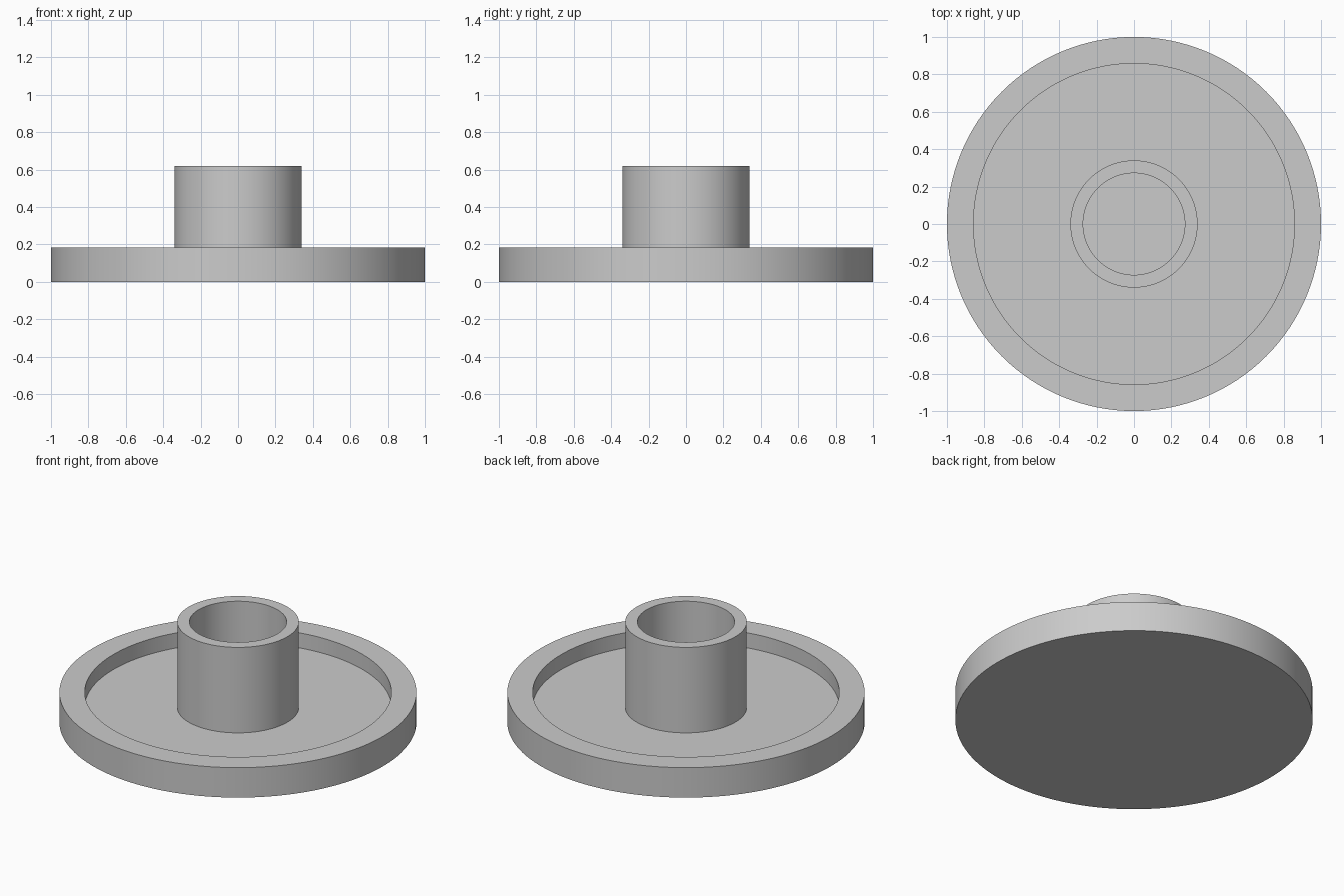
import bpy
import bmesh
import math

SEGMENTS = 128

# Remove the default cube
cube = bpy.data.objects.get("Cube")
if cube:
    bpy.data.objects.remove(cube, do_unlink=True)

# Single grey material
grey = bpy.data.materials.new("plain_grey")
grey.use_nodes = True
colour = (0.6, 0.6, 0.6, 1.0)
grey.diffuse_color = colour
grey.node_tree.nodes["Principled BSDF"].inputs["Base Color"].default_value = colour


def lathe(name, profile, material):
    """Revolve a (radius, height) profile around the z axis."""
    bm = bmesh.new()
    verts = [bm.verts.new((r, 0, z)) for r, z in profile]
    edges = [bm.edges.new(pair) for pair in zip(verts, verts[1:])]
    bmesh.ops.spin(bm, geom=verts + edges, cent=(0, 0, 0), axis=(0, 0, 1),
                   angle=math.tau, steps=SEGMENTS)
    bmesh.ops.remove_doubles(bm, verts=bm.verts[:], dist=0.0001)
    bmesh.ops.recalc_face_normals(bm, faces=bm.faces[:])
    mesh = bpy.data.meshes.new(name)
    bm.to_mesh(mesh)
    bm.free()
    mesh.materials.append(material)
    obj = bpy.data.objects.new(name, mesh)
    bpy.context.collection.objects.link(obj)
    bpy.ops.object.select_all(action="DESELECT")
    obj.select_set(True)
    bpy.context.view_layer.objects.active = obj
    bpy.ops.object.shade_smooth_by_angle(angle=math.radians(30))
    return obj


# Main dimensions
disc_radius, recess_radius = 1.0, 0.858
hub_radius, bore_radius = 0.34, 0.272
rim_top, floor_top, hub_top = 0.185, 0.092, 0.62

# Flat disc with raised rim, recessed floor and hollow central hub
lathe("flanged_hub", [
    (0, 0), (disc_radius, 0),
    (disc_radius, rim_top), (recess_radius, rim_top),
    (recess_radius, floor_top), (hub_radius, floor_top),
    (hub_radius, hub_top), (bore_radius, hub_top),
    (bore_radius, floor_top), (0, floor_top),
], grey)
